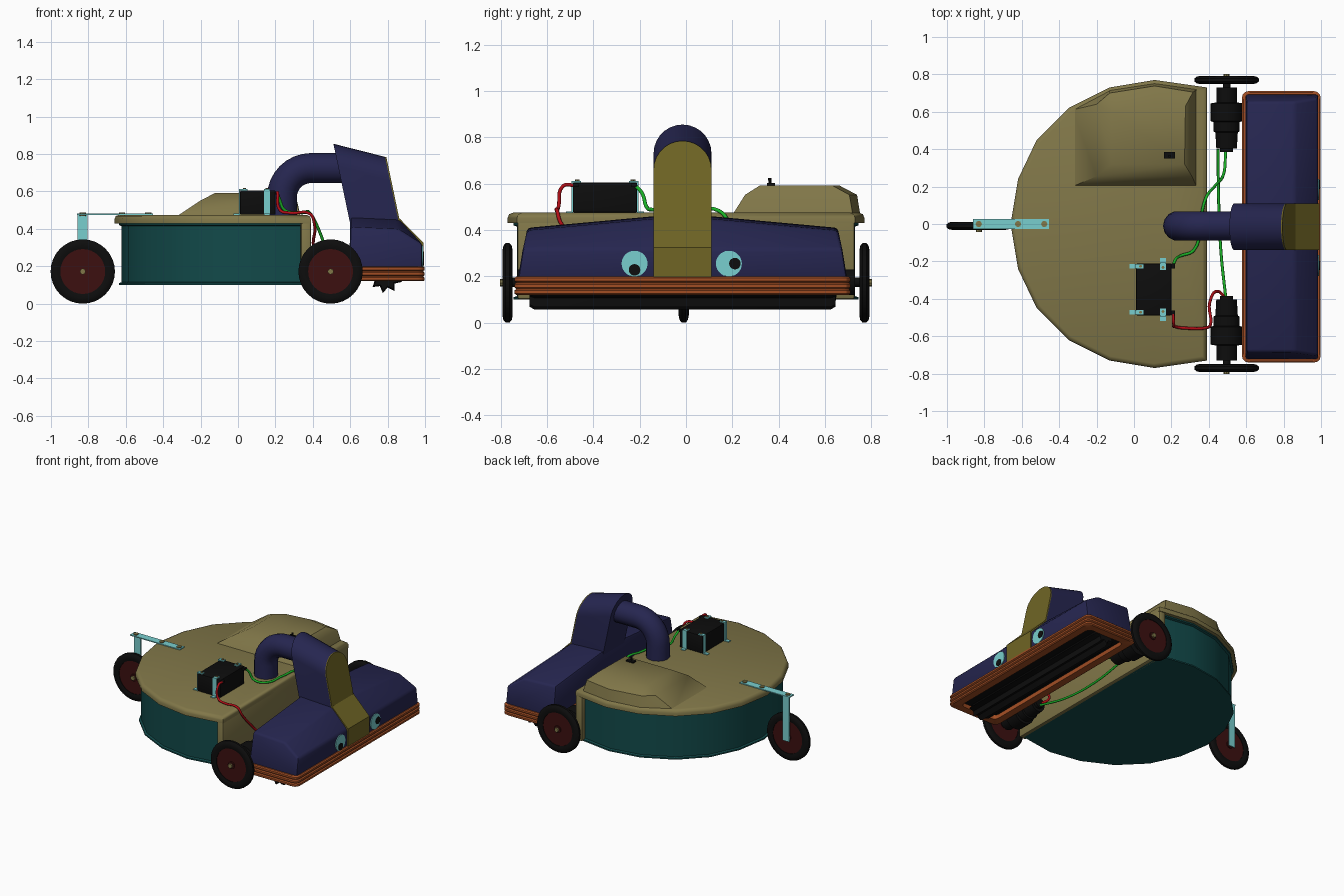
import bpy, bmesh, math
from math import sin, cos, pi, radians

if "Cube" in bpy.data.objects:
    bpy.data.objects.remove(bpy.data.objects["Cube"])


def material(name, r, g, b):
    m = bpy.data.materials.new(name)
    m.diffuse_color = (r, g, b, 1)
    m.use_nodes = True
    m.node_tree.nodes["Principled BSDF"].inputs["Base Color"].default_value = m.diffuse_color
    return m


KHAKI = material("khaki", 0.22, 0.185, 0.066)
OLIVE = material("olive", 0.16, 0.13, 0.018)
TEAL = material("teal", 0.006, 0.068, 0.068)
NAVY = material("navy", 0.019, 0.019, 0.08)
ORANGE = material("orange", 0.36, 0.075, 0.017)
CYAN = material("pale cyan", 0.19, 0.62, 0.62)
BLACK = material("black", 0.004, 0.004, 0.004)
MAROON = material("dark red", 0.045, 0.005, 0.005)
GREEN = material("green", 0.01, 0.45, 0.02)
RED = material("red", 0.45, 0.004, 0.008)


def loft(name, rings, mat, closed=False, bevel=0, smooth=30):
    """Skin equal-length rings of points; cap the ends unless closed."""
    bm = bmesh.new()
    vs = [[bm.verts.new(p) for p in r] for r in rings]
    n = len(rings[0])
    for a in range(len(vs) if closed else len(vs) - 1):
        A, B = vs[a], vs[(a + 1) % len(vs)]
        for i in range(n):
            j = (i + 1) % n
            bm.faces.new((A[i], A[j], B[j], B[i]))
    if not closed:
        bm.faces.new(vs[0])
        bm.faces.new(vs[-1])
    bmesh.ops.recalc_face_normals(bm, faces=bm.faces)
    if bevel:
        sharp = [e for e in bm.edges if e.calc_face_angle(0) > radians(20)]
        bmesh.ops.bevel(bm, geom=sharp, offset=bevel, segments=2, profile=0.5, affect='EDGES')
    me = bpy.data.meshes.new(name)
    bm.to_mesh(me)
    bm.free()
    me.materials.append(mat)
    ob = bpy.data.objects.new(name, me)
    bpy.context.collection.objects.link(ob)
    bpy.ops.object.select_all(action='DESELECT')
    ob.select_set(True)
    bpy.context.view_layer.objects.active = ob
    bpy.ops.object.shade_smooth_by_angle(angle=radians(smooth))
    return ob


def box(name, x, y, z, mat, bevel=0):
    ring = lambda h: [(x[0], y[0], h), (x[1], y[0], h), (x[1], y[1], h), (x[0], y[1], h)]
    return loft(name, [ring(z[0]), ring(z[1])], mat, bevel=bevel)


def lathe(name, c, profile, mat, axis='y', n=24, closed=False):
    """Turn (radius, offset) pairs round an axis through c."""
    def pt(r, t, a):
        u, v = r * cos(a), r * sin(a)
        d = {'x': (t, u, v), 'y': (u, t, v), 'z': (u, v, t)}[axis]
        return tuple(p + q for p, q in zip(c, d))
    rings = [[pt(r, t, 2 * pi * i / n) for i in range(n)] for r, t in profile]
    return loft(name, rings, mat, closed)


def tube(name, pts, r, mat, res=3, smooth=True):
    cu = bpy.data.curves.new(name, 'CURVE')
    cu.dimensions = '3D'
    cu.bevel_depth, cu.bevel_resolution, cu.use_fill_caps = r, res, True
    if smooth:
        s = cu.splines.new('BEZIER')
        s.resolution_u = 6
        s.bezier_points.add(len(pts) - 1)
        for b, p in zip(s.bezier_points, pts):
            b.co = p
            b.handle_left_type = b.handle_right_type = 'AUTO'
    else:
        s = cu.splines.new('POLY')
        s.points.add(len(pts) - 1)
        s.use_smooth = True
        for b, p in zip(s.points, pts):
            b.co = (*p, 1)
    cu.materials.append(mat)
    ob = bpy.data.objects.new(name, cu)
    bpy.context.collection.objects.link(ob)
    bpy.ops.object.select_all(action='DESELECT')
    ob.select_set(True)
    bpy.context.view_layer.objects.active = ob
    bpy.ops.object.convert(target='MESH')


# Round body tub with a straight front, and its lid
half = [(0.39, 0.73), (0.11, 0.77), (-0.13, 0.73), (-0.35, 0.62), (-0.52, 0.45), (-0.62, 0.24)]
outline = half + [(-0.66, 0)] + [(x, -y) for x, y in reversed(half)]


def body_ring(z, inset):
    return [(min(x * (1 - inset / 0.7), 0.39 - inset), y * (1 - inset / 0.77), z) for x, y in outline]


loft("tub", [body_ring(z, i) for z, i in
             ((0.10, 0.025), (0.11, 0.025), (0.115, 0.04), (0.415, 0.04), (0.42, 0.025), (0.44, 0.025))], TEAL)
loft("lid", [body_ring(z, i) for z, i in
             ((0.43, 0), (0.452, 0), (0.468, 0.007), (0.475, 0.024))], KHAKI, smooth=50)
box("front_wall", (0.335, 0.39), (-0.728, 0.728), (0.10, 0.46), KHAKI, 0.012)

# Raised hump on one side of the lid
hump = [[(-0.33, 0.2), (0.335, 0.2), (0.335, 0.72), (0.11, 0.752), (-0.13, 0.715), (-0.33, 0.61)],
        [(-0.2, 0.255), (0.31, 0.255), (0.315, 0.705), (0.11, 0.738), (-0.13, 0.70), (-0.2, 0.64)],
        [(-0.12, 0.32), (0.27, 0.32), (0.275, 0.63), (0.11, 0.66), (-0.05, 0.64), (-0.12, 0.6)]]
loft("lid_hump", [[(x, y, z) for x, y in r] for r, z in zip(hump, (0.465, 0.552, 0.593))], KHAKI, smooth=45)
box("switch_base", (0.16, 0.22), (0.35, 0.385), (0.58, 0.602), BLACK)
lathe("switch_lever", (0.19, 0.362, 0.6), [(0.006, 0), (0.008, 0.025)], BLACK, 'z', 8)


# Wheels
def wheel(name, x, y):
    c = (x, y, 0.172)
    lathe(name + "_tyre", c, [(0.12, -0.016), (0.14, -0.022), (0.16, -0.018), (0.172, -0.008), (0.172, 0.008),
                              (0.16, 0.018), (0.14, 0.022), (0.12, 0.016)], BLACK, n=32, closed=True)
    lathe(name + "_hub", c, [(0.123, -0.012), (0.123, 0.012)], MAROON, n=32)
    lathe(name + "_boss", c, [(0.026, -0.02), (0.026, 0.02)], MAROON, n=16)
    lathe(name + "_bolt", c, [(0.016, -0.032), (0.016, 0.032)], KHAKI, n=8)


wheel("rear_wheel", -0.83, -0.01)
for s, side in ((1, "left"), (-1, "right")):
    wheel(side + "_wheel", 0.495, 0.77 * s)
    # Drive motor beside the wheel
    lathe(side + "_motor", (0.495, 0, 0.175), [(r, t * s) for r, t in (
        (0.035, 0.385), (0.035, 0.405), (0.055, 0.405), (0.06, 0.49), (0.07, 0.495), (0.07, 0.545), (0.085, 0.55),
        (0.085, 0.645), (0.055, 0.65), (0.055, 0.73), (0.02, 0.73), (0.02, 0.77))], BLACK)

# Rear wheel arm
box("arm_plate", (-0.86, -0.455), (-0.027, 0.027), (0.474, 0.481), CYAN, 0)
box("arm_leg", (-0.858, -0.805), (0.019, 0.027), (0.15, 0.48), CYAN)
for x in (-0.83, -0.62, -0.48):
    lathe("arm_bolt", (x, 0, 0.47), [(0.017, 0), (0.017, 0.018)], KHAKI, 'z', 8)

# Battery with four clips
box("battery", (0.012, 0.2), (-0.488, -0.212), (0.476, 0.605), BLACK, 0.004)
for y in (-0.226, -0.472):
    box("back_clip_foot", (-0.025, 0.012), (y - 0.013, y + 0.013), (0.474, 0.481), CYAN)
    box("back_clip_post", (0.005, 0.012), (y - 0.013, y + 0.013), (0.476, 0.612), CYAN)
    box("back_clip_tab", (0.005, 0.05), (y - 0.013, y + 0.013), (0.605, 0.612), CYAN)
    lathe("back_clip_bolt", (0.035, y, 0.606), [(0.008, 0), (0.008, 0.012)], KHAKI, 'z', 8)
for y, s in ((-0.212, 1), (-0.488, -1)):
    span = lambda a, b: sorted((y + a * s, y + b * s))
    box("side_clip_foot", (0.14, 0.17), span(0, 0.03), (0.474, 0.481), CYAN)
    box("side_clip_post", (0.14, 0.17), span(0, 0.007), (0.476, 0.612), CYAN)
    box("side_clip_tab", (0.14, 0.17), span(-0.035, 0.007), (0.605, 0.612), CYAN)
    lathe("side_clip_bolt", (0.155, y - 0.02 * s, 0.606), [(0.008, 0), (0.008, 0.012)], KHAKI, 'z', 8)
    box("battery_terminal", (0.2, 0.22), span(-0.025, 0), (0.585, 0.6), BLACK)

# Wires
tube("red_wire", [(0.21, -0.48, 0.593), (0.212, -0.53, 0.59), (0.225, -0.55, 0.5), (0.28, -0.557, 0.485),
                  (0.385, -0.555, 0.48), (0.408, -0.54, 0.43), (0.405, -0.42, 0.3), (0.45, -0.36, 0.2),
                  (0.48, -0.385, 0.18)], 0.008, RED)
tube("green_wire", [(0.21, -0.22, 0.593), (0.222, -0.19, 0.56), (0.25, -0.17, 0.5), (0.32, -0.14, 0.488),
                    (0.355, 0.02, 0.487), (0.385, 0.14, 0.484), (0.43, 0.2, 0.4), (0.48, 0.27, 0.25),
                    (0.49, 0.39, 0.18)], 0.008, GREEN)
tube("linking_wire", [(0.45, 0.4, 0.16), (0.452, 0.15, 0.12), (0.465, -0.15, 0.12), (0.49, -0.39, 0.16)],
     0.008, GREEN)

# Suction pipe
bend = [(0.39 - 0.155 * cos(a), -0.01, 0.57 + 0.155 * sin(a)) for a in [i * pi / 16 for i in range(9)]]
tube("suction_pipe", [(0.235, -0.01, 0.44)] + bend + [(0.6, -0.01, 0.725)], 0.08, NAVY, 5, False)

# Wide head housing, highest in the middle
CY = -0.015
sections = []
for low, high, top in ((-0.71, -0.67, 0.41), (-0.125, -0.125, 0.46), (0.125, 0.125, 0.46), (0.71, 0.67, 0.41)):
    sections.append([(0.595, CY + low, 0.19), (0.6, CY + high, top), (0.86, CY + high, top - 0.012),
                     (0.985, CY + (low + high) / 2, 0.32), (0.985, CY + low, 0.19)])
loft("head_housing", sections, NAVY, bevel=0.015, smooth=40)


# Arched neck with a coloured front strip
def arch(x_top, z_top, base, r=0.125):
    pts = [(CY + r, base)] + [(CY + r * cos(pi * i / 14), z_top - r + r * sin(pi * i / 14))
                              for i in range(15)] + [(CY - r, base)]
    return [(x_top + (z_top - z) * 0.21, y, z) for y, z in pts]


loft("neck", [arch(0.51, 0.855, 0.4), arch(0.786, 0.785, 0.4)], NAVY)
loft("neck_strip", [arch(0.784, 0.785, 0.445), arch(0.793, 0.785, 0.445)], OLIVE)
strip = [(0.84, 0.44), (0.864, 0.455), (0.993, 0.325), (0.993, 0.195), (0.97, 0.195), (0.97, 0.31)]
loft("head_strip", [[(x, CY + s * 0.125, z) for x, z in strip] for s in (-1, 1)], OLIVE)

# Eyes
for y, py, pz in ((-0.222, -0.222, 0.228), (0.185, 0.211, 0.255)):
    lathe("eye", (0.985, y, 0.255), [(0.056, -0.003), (0.056, 0.005)], CYAN, 'x', 28)
    lathe("pupil", (0.985, py, pz), [(0.025, 0), (0.025, 0.009)], BLACK, 'x', 20)


# Ribbed bumper frame around the head
def frame_ring(hx, hy, z, r=0.035):
    pts = []
    for k, (sx, sy) in enumerate(((1, 1), (-1, 1), (-1, -1), (1, -1))):
        for i in range(4):
            a = k * pi / 2 + i * pi / 6
            pts.append((0.7875 + sx * (hx - r) + r * cos(a), CY + sy * (hy - r) + r * sin(a), z))
    return pts


ribs = []
for z in (0.12, 0.147, 0.174):
    ribs += [(0.203, 0.718, z), (0.2105, 0.7255, z + 0.006), (0.2105, 0.7255, z + 0.019), (0.203, 0.718, z + 0.025)]
ribs += [(0.15, 0.665, 0.199), (0.15, 0.665, 0.12)]
loft("bumper", [frame_ring(*r) for r in ribs], ORANGE, closed=True)

# Brush and its cavity roof
box("brush_cavity", (0.625, 0.95), (CY - 0.68, CY + 0.68), (0.15, 0.188), BLACK)
star = lambda y, k: [(0.79 + k * (0.1 if i % 2 else 0.068) * cos(i * pi / 9), y,
                      0.148 + k * (0.1 if i % 2 else 0.068) * sin(i * pi / 9)) for i in range(18)]
loft("brush_roller", [star(CY - 0.66, 0.8), star(CY - 0.64, 0.92), star(CY + 0.64, 0.92), star(CY + 0.66, 0.8)], BLACK)
